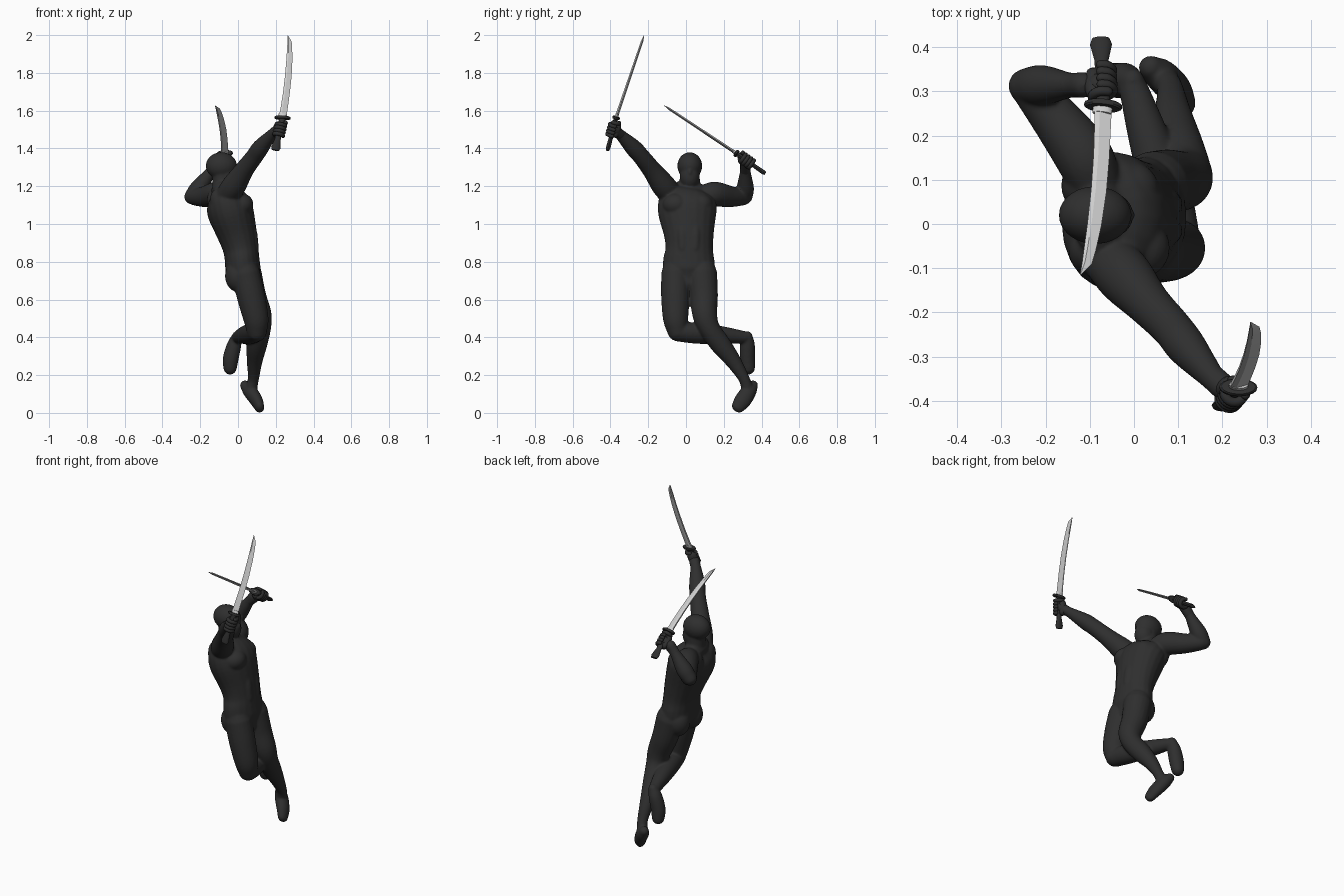
import bpy, bmesh, math
from mathutils import Vector as V, Matrix

if "Cube" in bpy.data.objects:
    bpy.data.objects.remove(bpy.data.objects["Cube"])


def material(name, rgb):
    m = bpy.data.materials.new(name)
    m.diffuse_color = (*rgb, 1)
    m.use_nodes = True
    m.node_tree.nodes["Principled BSDF"].inputs["Base Color"].default_value = m.diffuse_color
    return m


CHARCOAL = material("charcoal", (0.028, 0.028, 0.028))
STEEL = material("steel", (0.62, 0.62, 0.62))


def finish(bm, name, mat, angle=None):
    bmesh.ops.recalc_face_normals(bm, faces=bm.faces)
    me = bpy.data.meshes.new(name)
    bm.to_mesh(me)
    bm.free()
    me.materials.append(mat)
    ob = bpy.data.objects.new(name, me)
    bpy.context.collection.objects.link(ob)
    if angle is not None:
        bpy.ops.object.select_all(action='DESELECT')
        ob.select_set(True)
        bpy.context.view_layer.objects.active = ob
        bpy.ops.object.shade_smooth_by_angle(angle=math.radians(angle))
    return ob


def rings_to_skin(bm, rings):
    vs = [[bm.verts.new(p) for p in r] for r in rings]
    n = len(vs[0])
    for a, b in zip(vs, vs[1:]):
        for i in range(n):
            bm.faces.new((a[i], a[(i + 1) % n], b[(i + 1) % n], b[i]))
    bm.faces.new(vs[0])
    bm.faces.new(vs[-1])


def limb(bm, keys, ref=(1, 0, 0), steps=5, n=20):
    """Rounded tube through (x, y, z, radius along ref, radius across)."""
    k = [V(q if len(q) == 5 else (*q, q[3])) for q in keys]
    pad = [2 * k[0] - k[1]] + k + [2 * k[-1] - k[-2]]
    pts = []
    for a, b, c, d in zip(pad, pad[1:], pad[2:], pad[3:]):
        for s in range(steps):
            t = s / steps
            pts.append(0.5 * (2 * b + t * (c - a) + t * t * (2 * a - 5 * b + 4 * c - d)
                              + t ** 3 * (3 * b - a - 3 * c + d)))
    pts.append(k[-1])
    pos = [V(p[:3]) for p in pts]
    stations = []
    for i, p in enumerate(pts):
        t = (pos[min(i + 1, len(pos) - 1)] - pos[max(i - 1, 0)]).normalized()
        stations.append((pos[i], t, p[3], p[4]))

    def cap(st, sign):
        c, t, a, b = st
        return [(c + t * sign * min(a, b) * math.sin(u), t, a * math.cos(u), b * math.cos(u))
                for u in (0.5, 1.0, 1.4)]
    stations = cap(stations[0], -1)[::-1] + stations + cap(stations[-1], 1)
    rings = []
    for c, t, a, b in stations:
        s = V(ref)
        s = (s - t * s.dot(t)).normalized()
        w = t.cross(s)
        rings.append([c + s * a * math.cos(2 * math.pi * j / n) + w * b * math.sin(2 * math.pi * j / n)
                      for j in range(n)])
    rings_to_skin(bm, rings)


def ball(bm, c, r, tilt=0):
    m = Matrix.Translation(c) @ Matrix.Rotation(tilt, 4, 'Y') @ Matrix.Diagonal((*r, 1))
    bmesh.ops.create_uvsphere(bm, u_segments=24, v_segments=14, radius=1, matrix=m)


# body: overlapping limbs and muscles, fused by a voxel remesh
bm = bmesh.new()
# torso
limb(bm, [(.04, .015, .70, .07, .10), (.028, .015, .75, .092, .134), (.022, .015, .81, .092, .136),
          (.014, .017, .87, .094, .126), (-.005, .015, .95, .106, .133), (-.042, .007, 1.07, .122, .156),
          (-.066, .012, 1.135, .103, .146), (-.082, .018, 1.175, .06, .095)])
# neck and head
limb(bm, [(-.075, .02, 1.14, .062), (-.08, .02, 1.2, .056), (-.085, .02, 1.27, .052)])
ball(bm, (-.088, .02, 1.308), (.083, .066, .072))
ball(bm, (-.06, .02, 1.25), (.059, .053, .069))
ball(bm, (-.014, .02, 1.272), (.018, .012, .02))
# chest, belly, back and seat muscles
for s in (-1, 1):
    ball(bm, (.0 - s * .012, .01 + s * .064, 1.1), (.07, .07, .062), -.3)
    ball(bm, (-.098 - s * .008, .015 + s * .072, 1.1), (.055, .065, .09), -.3)
    ball(bm, (.0, .015 + s * .062, .725), (.069, .068, .085))
    limb(bm, [(.052, .015 + s * .032, 1.02, .028), (.072, .015 + s * .034, .95, .03),
              (.082, .015 + s * .032, .87, .028)])
# raised front arm
limb(bm, [(-.06, -.075, 1.15, .06), (-.02, -.12, 1.205, .064), (.032, -.18, 1.285, .051),
          (.085, -.235, 1.355, .046), (.12, -.28, 1.405, .045), (.178, -.348, 1.473, .029),
          (.2, -.368, 1.49, .03)])
# bent rear arm
limb(bm, [(-.09, .10, 1.15, .06), (-.115, .155, 1.158, .066), (-.175, .235, 1.145, .056),
          (-.231, .302, 1.143, .045)])
limb(bm, [(-.244, .312, 1.145, .041), (-.207, .314, 1.192, .046), (-.145, .314, 1.275, .029),
          (-.115, .315, 1.315, .03)])
# kicked-back leg
limb(bm, [(.04, -.055, .74, .076), (.068, -.057, .62, .075), (.095, -.055, .5, .067),
          (.1, -.045, .435, .055)])
limb(bm, [(.1, -.045, .43, .052), (.075, .06, .422, .056), (.035, .19, .412, .047),
          (-.002, .31, .4, .033)], ref=(0, 0, 1))
limb(bm, [(-.004, .325, .405, .028), (-.02, .325, .36, .038, .04), (-.038, .325, .29, .042, .04),
          (-.042, .33, .238, .036, .036)])
# trailing leg
limb(bm, [(.045, .085, .74, .08), (.075, .095, .62, .074), (.112, .1, .52, .066),
          (.118, .125, .445, .056), (.1, .185, .36, .054), (.088, .25, .275, .042),
          (.082, .305, .185, .03), (.07, .325, .13, .032)])
limb(bm, [(.038, .354, .145, .028), (.062, .335, .116, .037, .04), (.096, .302, .068, .034, .045),
          (.114, .274, .03, .026, .036)])
body = finish(bm, "body", CHARCOAL)
rm = body.modifiers.new("fuse", 'REMESH')
rm.mode = 'VOXEL'
rm.voxel_size = 0.006
rm.use_smooth_shade = True
sm = body.modifiers.new("soften", 'SMOOTH')
sm.factor = 0.5
sm.iterations = 8


def sword_and_fist(label, guard, pommel, tip, wrist):
    guard, pommel, tip, wrist = V(guard), V(pommel), V(tip), V(wrist)

    def section(c, axis, prof):
        e = V((1, 0, 0))
        e = (e - axis * e.dot(axis)).normalized()
        f = axis.cross(e)
        return [c + e * a + f * b for a, b in prof]

    def oval(a, b, n=12):
        return [(a * math.cos(2 * math.pi * i / n), b * math.sin(2 * math.pi * i / n)) for i in range(n)]
    A = (guard - pommel).normalized()
    D = (tip - guard).normalized()
    L = (guard - pommel).length
    # handle with flared pommel
    bm = bmesh.new()
    rings_to_skin(bm, [section(pommel + A * L * t, A, oval(a, b)) for t, a, b in
                       ((-.03, .02, .009), (.06, .025, .012), (.3, .016, .011), (.6, .015, .011), (1, .017, .012))])
    finish(bm, label + "_handle", CHARCOAL, 35)
    # guard plate
    bm = bmesh.new()
    rings_to_skin(bm, [section(guard + D * h, D, oval(.043 * k, .02 * k, 20)) for h, k in
                       ((-.007, .9), (-.004, 1), (.004, 1), (.007, .9))])
    finish(bm, label + "_guard", CHARCOAL, 35)
    # collar
    bm = bmesh.new()
    rings_to_skin(bm, [section(guard + D * h, D, oval(.022, .0095)) for h in (0, .022)])
    finish(bm, label + "_collar", STEEL, 35)
    # curved single-edged blade: spine and edge offsets from the chord
    bm = bmesh.new()
    rings = []
    for t, back, edge in ((0, -.02, .02), (.15, -.012, .025), (.3, -.006, .03), (.5, -.001, .034),
                          (.7, .001, .033), (.85, .001, .028), (.93, .001, .023), (1, 0, .002)):
        w = edge - back
        h = .0085 * (1 - .3 * t) if t < 1 else .001
        prof = [(edge, 0), (back + .3 * w, h), (back, h * .6), (back, -h * .6), (back + .3 * w, -h)]
        rings.append(section(guard + (tip - guard) * t, D, prof))
    rings_to_skin(bm, rings)
    finish(bm, label + "_blade", STEEL, 20)
    # fist: palm, four curled fingers and a thumb around the handle
    c = guard - A * .062
    u = wrist - c
    u = (u - A * u.dot(A)).normalized()
    v = A.cross(u)
    bm = bmesh.new()
    limb(bm, [(*(c + u * .02 - A * .028), .024, .019), (*(c + u * .022), .027, .021),
              (*(c + u * .02 + A * .022), .025, .019)], ref=v, n=16)
    limb(bm, [(*(c + u * .012), .026), (*(wrist), .028)], ref=A, n=16)
    for i in range(5):
        off = -.034 + i * .018
        sign = -1 if i == 4 else 1
        arc = [sign * q for q in (.3, 1.1, 1.9, 2.7, 3.5, 4.2)][: 4 if i == 4 else 6]
        limb(bm, [(*(c + A * off + u * .024 * math.cos(q) + v * .024 * math.sin(q)), .0108) for q in arc],
             ref=A, steps=3, n=10)
    finish(bm, label + "_fist", CHARCOAL, 50)


sword_and_fist("raised_sword", (.236, -.37, 1.562), (.198, -.414, 1.395), (.263, -.222, 1.998), (.18, -.348, 1.473))
sword_and_fist("rear_sword", (-.07, .268, 1.373), (-.075, .415, 1.27), (-.122, -.115, 1.627), (-.145, .314, 1.277))
